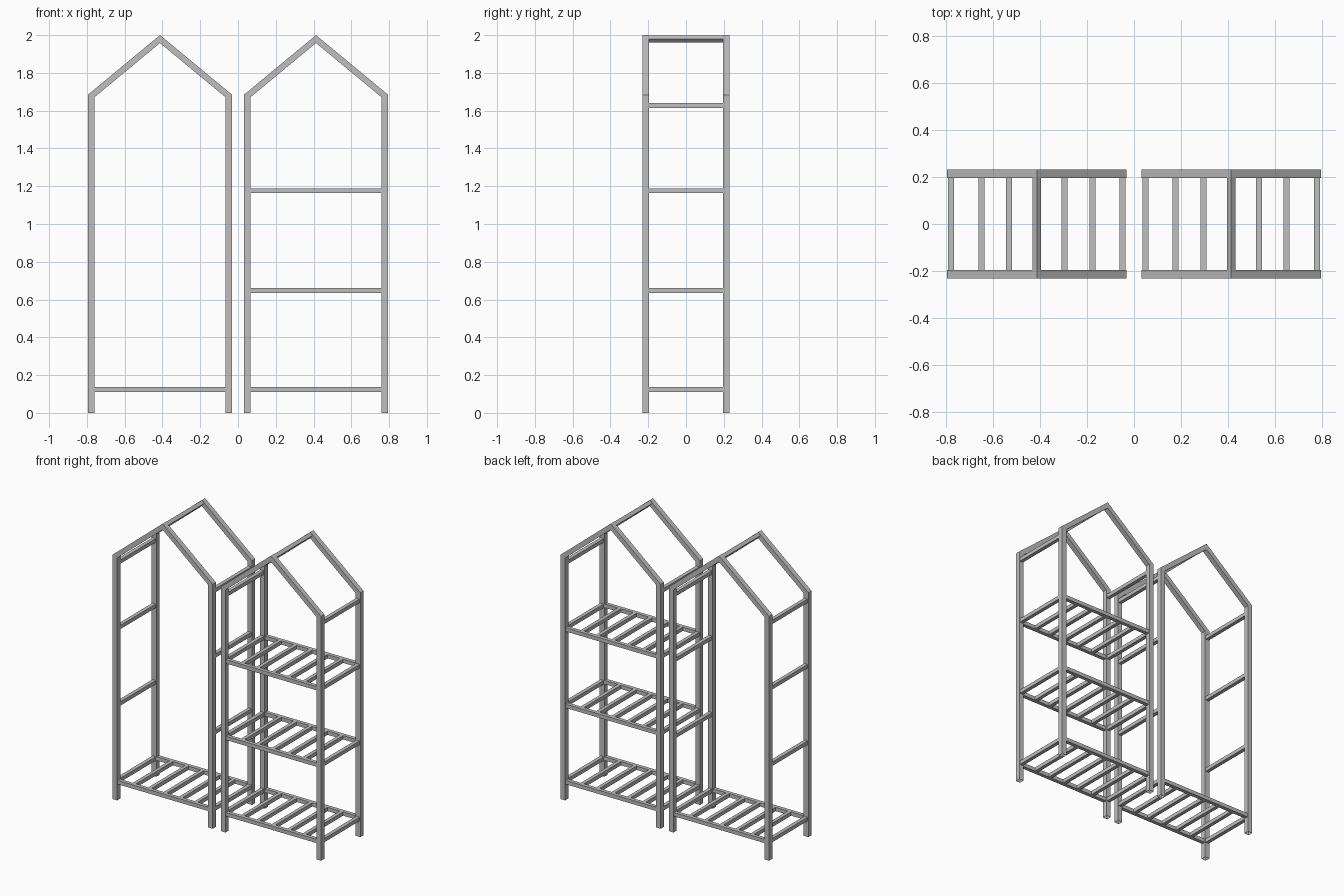
import bpy
import bmesh
import math
from mathutils import Matrix

if "Cube" in bpy.data.objects:
    bpy.data.objects.remove(bpy.data.objects["Cube"], do_unlink=True)

metal = bpy.data.materials.new("grey metal")
metal.use_nodes = True
GREY = (0.52, 0.52, 0.52, 1)
metal.diffuse_color = GREY
metal.node_tree.nodes["Principled BSDF"].inputs["Base Color"].default_value = GREY

CENTRE = 0.413      # distance of each unit from the middle
HALF = 0.382        # half width of a unit
DEPTH = 0.231       # half depth
POST = 0.035        # post thickness
BAR = 0.026         # rail and slat thickness
EAVE, PEAK = 1.684, 2.0
SHELVES = (0.123, 0.649, 1.176)
EAVE_RAIL = 1.627
POST_X = HALF - POST / 2
POST_Y = DEPTH - POST / 2


def finish(bm, name):
    mesh = bpy.data.meshes.new(name)
    bmesh.ops.recalc_face_normals(bm, faces=bm.faces)
    bm.to_mesh(mesh)
    bm.free()
    mesh.materials.append(metal)
    obj = bpy.data.objects.new(name, mesh)
    bpy.context.collection.objects.link(obj)
    return obj


def bar(name, location, size, turn=0):
    bm = bmesh.new()
    bmesh.ops.create_cube(bm, size=1, matrix=Matrix.Translation(location)
                          @ Matrix.Rotation(turn, 4, "Y")
                          @ Matrix.Diagonal((*size, 1)))
    return finish(bm, name)


def house_frame(name, cx, cy):
    """Two posts and two mitred rafters of square tube, open at the feet."""
    slope = (PEAK - EAVE) / HALF
    inner = HALF - POST
    drop = PEAK - 0.042
    outline = [(-HALF, 0), (-HALF, EAVE), (0, PEAK), (HALF, EAVE), (HALF, 0)]
    opening = [(-inner, 0), (-inner, drop - slope * inner), (0, drop),
               (inner, drop - slope * inner), (inner, 0)]
    bm = bmesh.new()
    rings = []
    for (ox, oz), (ix, iz) in zip(outline, opening):
        front, back = cy - POST / 2, cy + POST / 2
        rings.append([bm.verts.new(p) for p in (
            (cx + ox, front, oz), (cx + ix, front, iz),
            (cx + ix, back, iz), (cx + ox, back, oz))])
    for a, b in zip(rings, rings[1:]):
        for i in range(4):
            j = (i + 1) % 4
            bm.faces.new((a[i], a[j], b[j], b[i]))
    return finish(bm, name)


def shelf(unit, cx, z, label):
    # Front and back rails
    for side, y in (("front", -POST_Y), ("back", POST_Y)):
        bar(f"{unit}_{label}_{side}_rail", (cx, y, z), (2 * (HALF - POST), BAR, BAR))
    # Slats between the rails
    for i in range(-2, 3):
        bar(f"{unit}_{label}_slat_{i + 3}", (cx + i * 0.118, 0, z),
            (0.025, 2 * POST_Y - BAR, BAR))


def rack(unit, cx, shelf_count):
    for side, y in (("front", -POST_Y), ("back", POST_Y)):
        house_frame(f"{unit}_{side}_frame", cx, y)
    # Rungs joining the front and back posts
    for side, x in (("right", -POST_X), ("left", POST_X)):
        for i, z in enumerate((*SHELVES, EAVE_RAIL)):
            bar(f"{unit}_{side}_rung_{i + 1}", (cx + x, 0, z),
                (BAR, 2 * (DEPTH - POST), BAR))
    # Ridge bar, turned on its edge
    bar(f"{unit}_ridge", (cx, 0, 1.98), (BAR, 2 * (DEPTH - POST), BAR), math.radians(45))
    for i in range(shelf_count):
        shelf(unit, cx, SHELVES[i], f"shelf_{i + 1}")


rack("clothes_rack", -CENTRE, 1)
rack("shelf_rack", CENTRE, 3)
